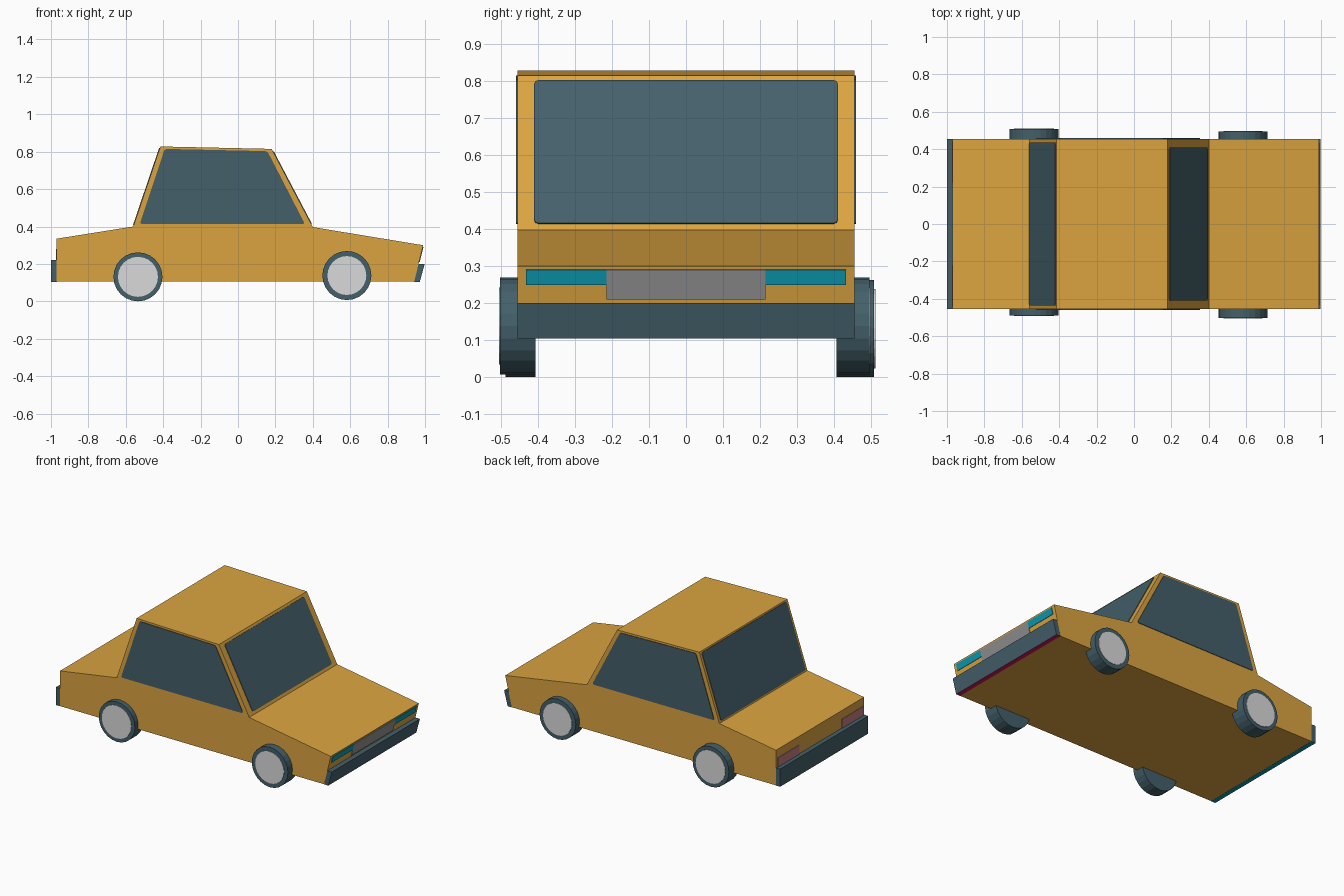
import bpy, bmesh, math
from mathutils import Vector

if "Cube" in bpy.data.objects:
    bpy.data.objects.remove(bpy.data.objects["Cube"])


def lin(c):
    c /= 255
    return c / 12.92 if c <= 0.04045 else ((c + 0.055) / 1.055) ** 2.4


def material(name, r, g, b):
    m = bpy.data.materials.new(name)
    m.diffuse_color = (lin(r), lin(g), lin(b), 1)
    m.use_nodes = True
    m.node_tree.nodes["Principled BSDF"].inputs["Base Color"].default_value = m.diffuse_color
    return m


PAINT = material("amber_paint", 219, 164, 64)
DARK = material("dark_slate", 68, 96, 106)
HUB = material("light_grey", 218, 218, 218)
GRILLE = material("mid_grey", 145, 145, 145)
TEAL = material("teal", 12, 155, 178)
CRIMSON = material("crimson", 205, 20, 90)
TAIL = material("dusty_red", 195, 125, 128)


def prism(name, outline, depth, mat, corner=0.0, under=None):
    """Extrude an outline along depth; optional rounded corners and underside colour."""
    bm = bmesh.new()
    bm.faces.new([bm.verts.new(p) for p in outline])
    if corner:
        bmesh.ops.bevel(bm, geom=bm.verts[:], offset=corner, segments=2,
                        profile=0.5, affect='VERTICES')
    ext = bmesh.ops.extrude_face_region(bm, geom=bm.faces[:], use_keep_orig=True)
    moved = [v for v in ext["geom"] if isinstance(v, bmesh.types.BMVert)]
    bmesh.ops.translate(bm, vec=Vector(depth), verts=moved)
    bmesh.ops.recalc_face_normals(bm, faces=bm.faces[:])
    if under:
        for f in bm.faces:
            f.material_index = 1 if f.normal.z < -0.9 else 0
    me = bpy.data.meshes.new(name)
    bm.to_mesh(me)
    bm.free()
    me.materials.append(mat)
    if under:
        me.materials.append(under)
    ob = bpy.data.objects.new(name, me)
    bpy.context.collection.objects.link(ob)
    return ob


W = 0.455   # half width of the body
T = 0.004   # plate thickness


def across(name, profile, mat, under=None):
    """Profile in x-z, extruded over the full width."""
    return prism(name, [(x, -W, z) for x, z in profile], (0, 2 * W, 0), mat, under=under)


def panel(name, low, high, t0, t1, y0, y1, mat, corner=0.0):
    """Plate on the sloped body face running from low to high (x, z)."""
    a, b = Vector((low[0], 0, low[1])), Vector((high[0], 0, high[1]))
    n = (b - a).cross(Vector((0, 1, 0))).normalized()
    if n.x * (1 if a.x > 0 else -1) < 0:
        n = -n
    p, q = a.lerp(b, t0), a.lerp(b, t1)
    pts = [p + Vector((0, y0, 0)), p + Vector((0, y1, 0)),
           q + Vector((0, y1, 0)), q + Vector((0, y0, 0))]
    return prism(name, [v - n * 0.002 for v in pts], n * (T + 0.002), mat, corner)


# Body shell
NOSE_LOW, NOSE_TOP = (0.942, 0.105), (0.99, 0.30)
COWL, ROOF_F = (0.40, 0.397), (0.18, 0.815)
ROOF_R, DECK = (-0.415, 0.828), (-0.56, 0.40)
TAIL_TOP, TAIL_LOW = (-0.97, 0.335), (-0.97, 0.105)
across("body_shell", [NOSE_LOW, NOSE_TOP, COWL, ROOF_F, ROOF_R, DECK, TAIL_TOP, TAIL_LOW], PAINT)

# Bumpers
across("front_bumper", [(0.942, 0.104), (0.972, 0.104), (0.998, 0.20), (0.965, 0.20)], DARK, CRIMSON)
across("rear_bumper", [(-1.0, 0.104), (-0.969, 0.104), (-0.969, 0.22), (-1.0, 0.22)], DARK, TEAL)

# Windows
panel("windshield", COWL, ROOF_F, 0.04, 0.965, -0.41, 0.41, DARK, 0.012)
panel("rear_window", DECK, ROOF_R, 0.02, 0.98, -0.437, 0.437, DARK, 0.012)
for side, s in (("right", -1), ("left", 1)):
    outline = [(-0.525, 0.413), (0.358, 0.413), (0.157, 0.803), (-0.392, 0.815)]
    prism(side + "_side_window", [(x, s * (W - 0.002), z) for x, z in outline],
          (0, s * (T + 0.002), 0), DARK, 0.012)

# Grille and lamps
panel("grille", NOSE_LOW, NOSE_TOP, 0.54, 0.95, -0.215, 0.215, GRILLE)
for side, s in (("right", -1), ("left", 1)):
    panel(side + "_headlight", NOSE_LOW, NOSE_TOP, 0.74, 0.95, s * 0.215, s * 0.432, TEAL)
    panel(side + "_tail_light", TAIL_LOW, TAIL_TOP, 0.50, 0.76, s * 0.22, s * 0.44, TAIL)


# Wheels with hub caps
def disc(x, y, z, r, n=24):
    return [(x + r * math.cos(2 * math.pi * i / n), y, z + r * math.sin(2 * math.pi * i / n))
            for i in range(n)]


for name, x, z, r, hub, outer in (
        ("rear_left", -0.535, 0.131, 0.131, 0.107, 0.508),
        ("rear_right", -0.535, 0.131, 0.131, 0.107, -0.488),
        ("front_left", 0.582, 0.138, 0.131, 0.104, 0.495),
        ("front_right", 0.582, 0.138, 0.131, 0.104, -0.502)):
    s = 1 if outer > 0 else -1
    prism(name + "_tyre", disc(x, s * 0.407, z, r), (0, outer - s * 0.407, 0), DARK)
    prism(name + "_hubcap", disc(x, outer - s * 0.002, z, hub), (0, s * 0.005, 0), HUB)
